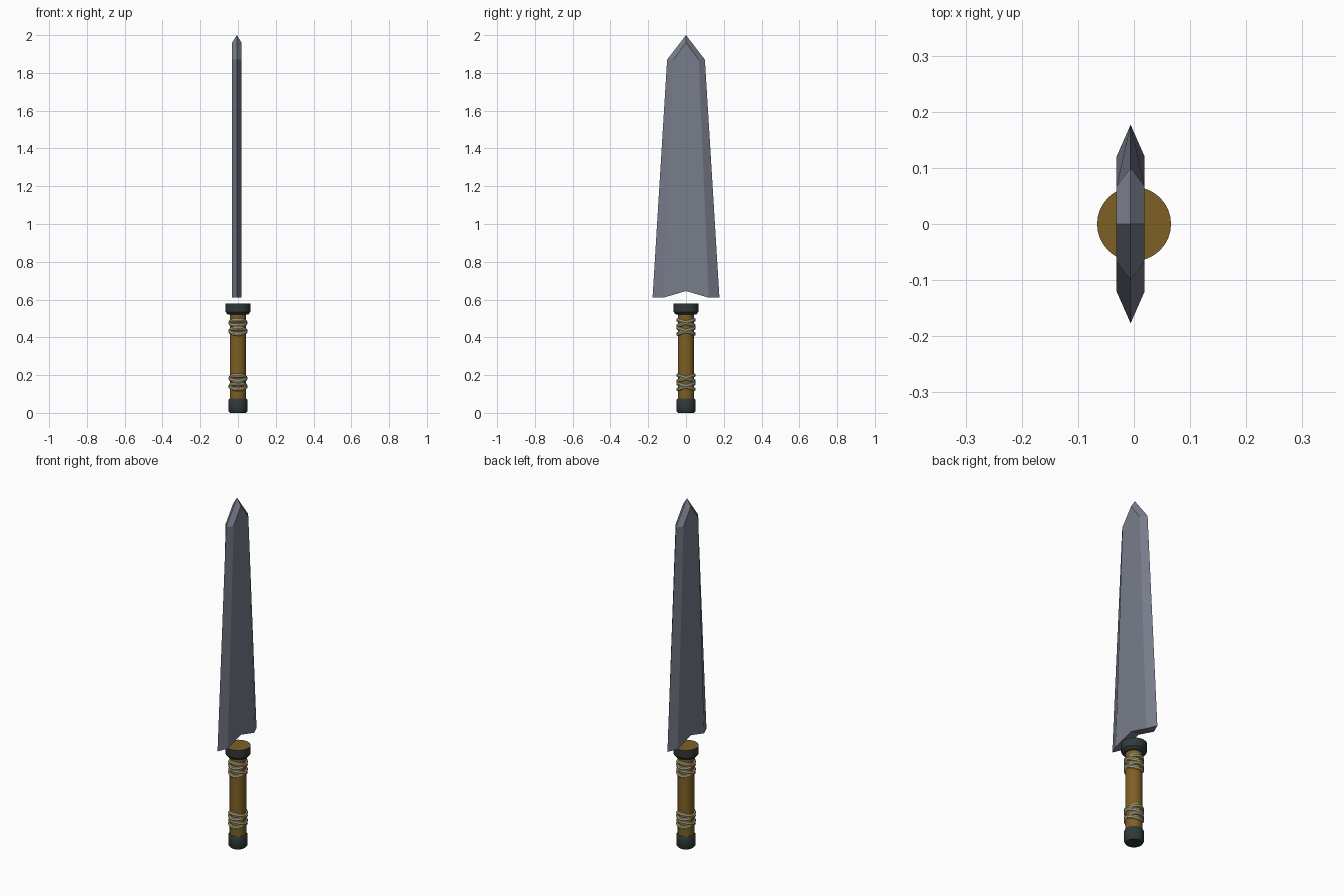
import bpy, bmesh, math
from mathutils import Vector

if "Cube" in bpy.data.objects:
    bpy.data.objects.remove(bpy.data.objects["Cube"])


def material(name, rgb):
    m = bpy.data.materials.new(name)
    m.diffuse_color = (*rgb, 1)
    m.use_nodes = True
    m.node_tree.nodes["Principled BSDF"].inputs["Base Color"].default_value = m.diffuse_color
    return m


STEEL = material("blue grey steel", (0.19, 0.205, 0.26))
WOOD = material("brown wood", (0.21, 0.115, 0.018))
IRON = material("dark iron", (0.030, 0.042, 0.040))
CORD = material("pale cord", (0.45, 0.41, 0.24))


def finish(bm, name, mats, smooth=True):
    bmesh.ops.recalc_face_normals(bm, faces=bm.faces)
    me = bpy.data.meshes.new(name)
    bm.to_mesh(me)
    bm.free()
    for m in mats:
        me.materials.append(m)
    ob = bpy.data.objects.new(name, me)
    bpy.context.collection.objects.link(ob)
    if smooth:
        bpy.ops.object.select_all(action='DESELECT')
        bpy.context.view_layer.objects.active = ob
        ob.select_set(True)
        bpy.ops.object.shade_smooth_by_angle(angle=math.radians(35))
    return ob


def lathe(name, profile, mats, n=32):
    """Closed solid of revolution from (radius, z) points."""
    bm = bmesh.new()
    rings = [[bm.verts.new((r * math.cos(2 * math.pi * i / n),
                            r * math.sin(2 * math.pi * i / n), z))
              for i in range(n)] for r, z in profile]
    for a, b in zip(rings, rings[1:]):
        for i in range(n):
            j = (i + 1) % n
            bm.faces.new((a[i], a[j], b[j], b[i]))
    bm.faces.new(rings[0])
    top = bm.faces.new(rings[-1])
    top.material_index = len(mats) - 1
    return finish(bm, name, mats)


# Blade: flat faces on both sides, bevelled to a cutting edge
CX, T = -0.006, 0.025
bm = bmesh.new()
edge = [(0.177, 0.61), (0.10, 1.87), (0, 2.0), (-0.10, 1.87), (-0.177, 0.61)]
flat = [(0.12, 0.61), (0.067, 1.87), (0, 1.96), (-0.067, 1.87), (-0.12, 0.61)]
E = [bm.verts.new((CX, y, z)) for y, z in edge]
sides = []
for s in (-1, 1):
    F = [bm.verts.new((CX + s * T, y, z)) for y, z in flat]
    notch = bm.verts.new((CX + s * T, 0, 0.645))
    bm.faces.new(F + [notch])
    for i in range(4):
        bm.faces.new((E[i], E[i + 1], F[i + 1], F[i]))
    sides.append((F, notch))
(FL, NL), (FR, NR) = sides
for i in (0, 4):
    bm.faces.new((E[i], FL[i], FR[i]))
    bm.faces.new((FL[i], NL, NR, FR[i]))
finish(bm, "blade", [STEEL], smooth=False)

# Handle, pommel and collar (collar has a wooden top)
lathe("grip", [(0.043, 0.06), (0.043, 0.54)], [WOOD])
lathe("pommel", [(0.043, 0.0), (0.050, 0.010), (0.050, 0.068), (0.046, 0.075)], [IRON])
lathe("collar", [(0.050, 0.520), (0.056, 0.522), (0.065, 0.534), (0.066, 0.580)],
      [IRON, WOOD])


# Cord wraps: tilted rings crossing each other on the +x and -x sides
def cord_ring(name, z0, lift, n=32, m=8):
    bm = bmesh.new()
    rings = []
    for i in range(n):
        a = 2 * math.pi * i / n
        ring = []
        for k in range(m):
            b = 2 * math.pi * k / m
            r = 0.042 + 0.0095 * math.cos(b)
            z = z0 + lift * math.sin(a) + 0.011 * math.sin(b)
            ring.append(bm.verts.new((r * math.cos(a), r * math.sin(a), z)))
        rings.append(ring)
    for i in range(n):
        p, q = rings[i], rings[(i + 1) % n]
        for k in range(m):
            l = (k + 1) % m
            bm.faces.new((p[k], q[k], q[l], p[l]))
    return finish(bm, name, [CORD])


for label, zc in (("upper", 0.455), ("lower", 0.162)):
    for level in (-0.022, 0.022):
        for lift in (-0.015, 0.015):
            cord_ring(label + "_cord_wrap", zc + level, lift)
